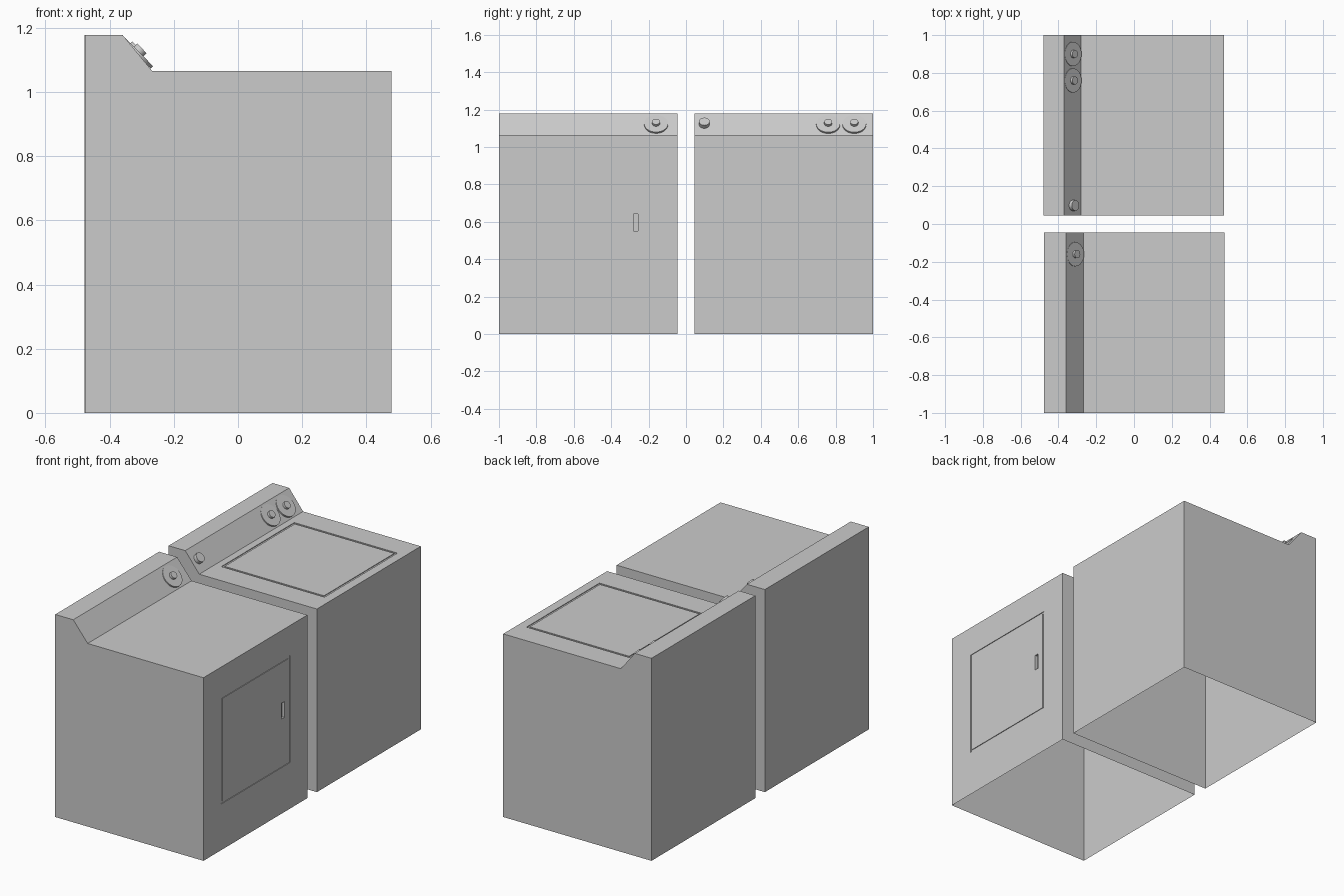
import bpy, bmesh, math
from mathutils import Matrix, Vector

if "Cube" in bpy.data.objects:
    bpy.data.objects.remove(bpy.data.objects["Cube"], do_unlink=True)

# One plain grey for everything
grey = bpy.data.materials.new("light grey enamel")
grey.use_nodes = True
grey.diffuse_color = (0.6, 0.6, 0.6, 1)
grey.node_tree.nodes["Principled BSDF"].inputs["Base Color"].default_value = (0.6, 0.6, 0.6, 1)

TOP, CREST = 1.065, 1.178      # worktop and control panel heights
GAP, GROOVE = 0.012, 0.004     # groove width and depth
TILT = math.radians(5)         # controls lean back a little from the panel


def make_object(name, bm):
    bmesh.ops.recalc_face_normals(bm, faces=bm.faces)
    mesh = bpy.data.meshes.new(name)
    bm.to_mesh(mesh)
    bm.free()
    mesh.materials.append(grey)
    obj = bpy.data.objects.new(name, mesh)
    bpy.context.collection.objects.link(obj)
    return obj


def cut(target, low, high):
    """Cut a box-shaped pocket out of the target."""
    bm = bmesh.new()
    bmesh.ops.create_cube(bm, size=1)
    low, high = Vector(low), Vector(high)
    for v in bm.verts:
        v.co = (low + high) / 2 + v.co * (high - low)
    cutter = make_object("pocket_cutter", bm)
    cutter.hide_render = True
    mod = target.modifiers.new("pocket", "BOOLEAN")
    mod.operation = "DIFFERENCE"
    mod.solver = "EXACT"
    mod.object = cutter
    bpy.context.view_layer.objects.active = target
    bpy.ops.object.modifier_apply(modifier=mod.name)
    bpy.data.objects.remove(cutter, do_unlink=True)


def cut_outline(target, low, high, axes):
    """Cut a rectangular groove as four bars running along the two axes."""
    for axis in axes:
        inner_high, inner_low = list(high), list(low)
        inner_high[axis] = low[axis] + GAP
        inner_low[axis] = high[axis] - GAP
        cut(target, low, inner_high)
        cut(target, inner_low, high)


def open_bottom(obj):
    """Remove the underside so that the cabinet is a hollow shell."""
    bm = bmesh.new()
    bm.from_mesh(obj.data)
    under = [f for f in bm.faces if all(v.co.z < 0.001 for v in f.verts)]
    bmesh.ops.delete(bm, geom=under, context="FACES")
    bm.to_mesh(obj.data)
    bm.free()


def cabinet(name, back, front, slope_top, slope_foot, y0, y1):
    """Cabinet with a sloped control panel, extruded from its side profile."""
    profile = [(back, 0), (front, 0), (front, TOP), (slope_foot, TOP),
               (slope_top, CREST), (back, CREST)]
    bm = bmesh.new()
    face = bm.faces.new([bm.verts.new((x, y0, z)) for x, z in profile])
    side = bmesh.ops.extrude_face_region(bm, geom=[face])["geom"]
    bmesh.ops.translate(bm, vec=(0, y1 - y0, 0),
                        verts=[g for g in side if isinstance(g, bmesh.types.BMVert)])
    # the extrusion leaves the starting cap missing on some versions
    bmesh.ops.holes_fill(bm, edges=[e for e in bm.edges if e.is_boundary])
    return make_object(name, bm)


def knob(name, slope_top, slope_foot, y, radius, start, end):
    """Round part standing on the sloped panel, from start to end above it."""
    normal = Vector((CREST - TOP, 0, slope_foot - slope_top)).normalized()
    normal = Matrix.Rotation(-TILT, 3, "Y") @ normal
    centre = Vector(((slope_top + slope_foot) / 2, y, (TOP + CREST) / 2))
    bm = bmesh.new()
    bmesh.ops.create_cone(bm, cap_ends=True, segments=32, radius1=radius,
                          radius2=radius, depth=end - start)
    turn = normal.to_track_quat("Z", "Y").to_matrix().to_4x4()
    bmesh.ops.transform(bm, matrix=turn, verts=bm.verts)
    bmesh.ops.translate(bm, vec=centre + normal * (start + end) / 2, verts=bm.verts)
    obj = make_object(name, bm)
    bpy.ops.object.select_all(action="DESELECT")
    obj.select_set(True)
    bpy.context.view_layer.objects.active = obj
    bpy.ops.object.shade_smooth_by_angle(angle=math.radians(30))


def dial(name, slope_top, slope_foot, y):
    knob(name + "_plate", slope_top, slope_foot, y, 0.064, -0.004, 0.006)
    knob(name + "_knob", slope_top, slope_foot, y, 0.021, 0.004, 0.02)


# Dryer: cabinet, grooved door with a finger recess, one dial
DRYER = (-0.36, -0.267)
FRONT = 0.478
dryer = cabinet("dryer_cabinet", -0.476, FRONT, *DRYER, -1, -0.045)
cut_outline(dryer, (FRONT - GROOVE, -0.838, 0.268), (FRONT + 0.05, -0.205, 0.89), (1, 2))
cut(dryer, (FRONT - 0.015, -0.282, 0.55), (FRONT + 0.05, -0.256, 0.642))
open_bottom(dryer)
dial("dryer_dial", *DRYER, -0.16)

# Washer: cabinet, grooved lid, two dials and a start button
WASHER = (-0.371, -0.281)
washer = cabinet("washer_cabinet", -0.478, 0.476, *WASHER, 0.045, 1)
cut_outline(washer, (-0.24, 0.19, TOP - GROOVE), (0.424, 0.86, TOP + 0.05), (0, 1))
open_bottom(washer)
for label, y in (("inner", 0.76), ("outer", 0.9)):
    dial("washer_" + label + "_dial", *WASHER, y)
knob("washer_start_button", *WASHER, 0.098, 0.028, -0.004, 0.022)
